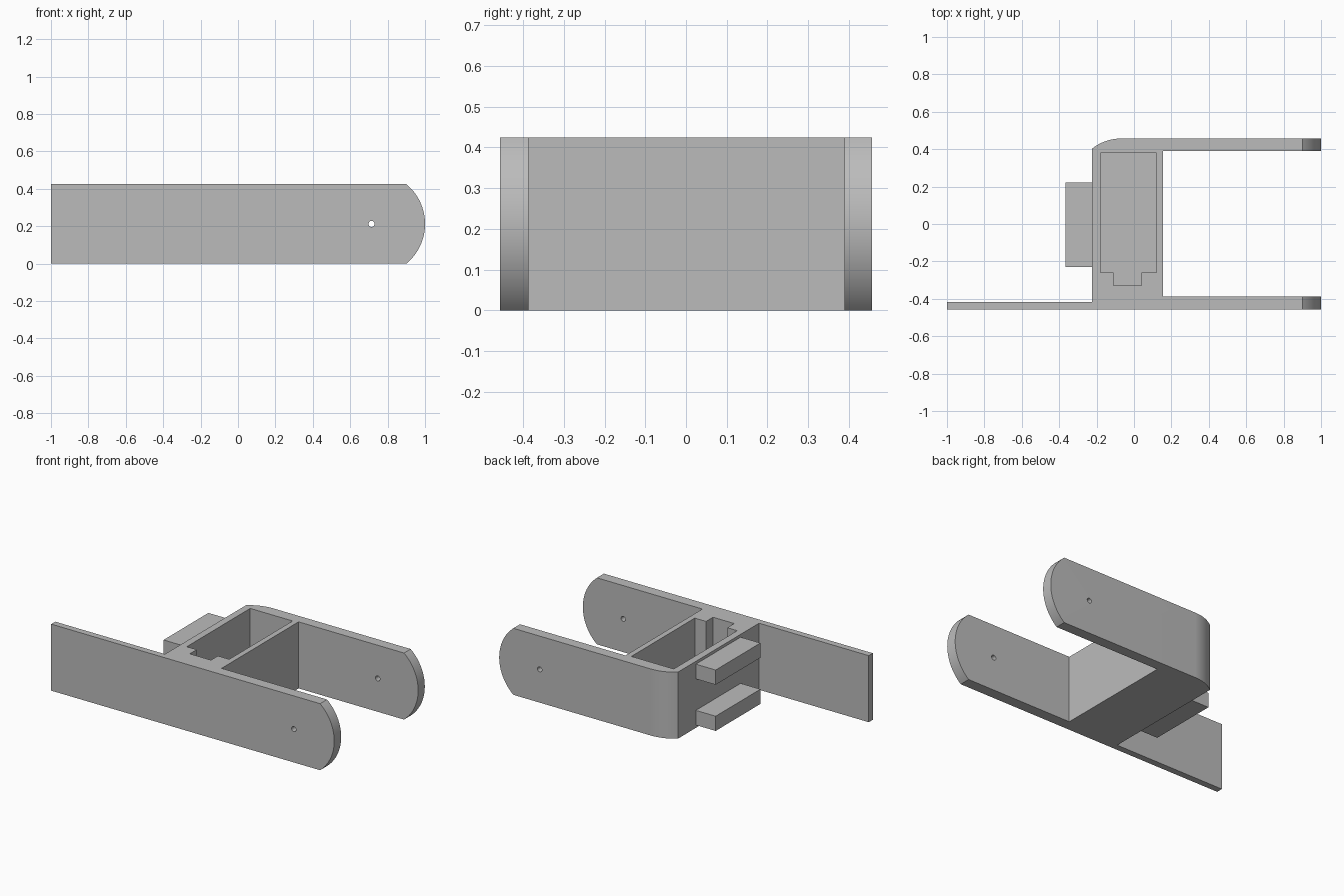
import bpy, bmesh, math
from mathutils import Vector

if "Cube" in bpy.data.objects:
    bpy.data.objects.remove(bpy.data.objects["Cube"], do_unlink=True)

H = 0.425      # overall height
Y = 0.457      # half depth

grey = bpy.data.materials.new("plain_grey")
grey.use_nodes = True
grey.diffuse_color = (0.5, 0.5, 0.5, 1)
grey.node_tree.nodes["Principled BSDF"].inputs["Base Color"].default_value = (0.5, 0.5, 0.5, 1)


def arc(cx, cy, r, a0, a1, n):
    """Points on a circular arc, angles in degrees."""
    angles = [math.radians(a0 + (a1 - a0) * i / n) for i in range(n + 1)]
    return [(cx + r * math.cos(a), cy + r * math.sin(a)) for a in angles]


def prism(name, points, lo, hi, axis="z"):
    """Extrude a 2D profile along z (profile in xy) or along y (profile in xz)."""
    bm = bmesh.new()
    place = (lambda p: (p[0], p[1], lo)) if axis == "z" else (lambda p: (p[0], lo, p[1]))
    face = bm.faces.new([bm.verts.new(place(p)) for p in points])
    grown = bmesh.ops.extrude_face_region(bm, geom=[face])["geom"]
    move = Vector((0, 0, hi - lo)) if axis == "z" else Vector((0, hi - lo, 0))
    bmesh.ops.translate(bm, vec=move, verts=[g for g in grown if isinstance(g, bmesh.types.BMVert)])
    bmesh.ops.recalc_face_normals(bm, faces=bm.faces)
    mesh = bpy.data.meshes.new(name)
    bm.to_mesh(mesh)
    bm.free()
    mesh.materials.append(grey)
    obj = bpy.data.objects.new(name, mesh)
    bpy.context.collection.objects.link(obj)
    return obj


def rect(x0, x1, y0, y1):
    return [(x0, y0), (x1, y0), (x1, y1), (x0, y1)]


def cut(target, cutter, operation="DIFFERENCE"):
    """Apply a boolean and discard the cutter."""
    mod = target.modifiers.new("cut", "BOOLEAN")
    mod.operation, mod.object, mod.solver = operation, cutter, "EXACT"
    bpy.context.view_layer.objects.active = target
    bpy.ops.object.modifier_apply(modifier=mod.name)
    bpy.data.objects.remove(cutter, do_unlink=True)


# Bracket: tail plate, two arms and cross block with one rounded corner
plan = [(-1, -Y), (1, -Y), (1, -0.387), (0.155, -0.387), (0.155, 0.39), (1, 0.39), (1, Y)]
plan += arc(-0.07, Y - 0.246, 0.246, 90, 129, 12)
plan += [(-0.225, -0.416), (-1, -0.416)]
bracket = prism("bracket", plan, 0, H)

# Rounded arm ends
radius = 0.276
half = math.degrees(math.asin(H / 2 / radius))
side = [(-1.1, -0.1), (0.9, -0.1)] + arc(1 - radius, H / 2, radius, -half, half, 32)
side += [(0.9, H + 0.1), (-1.1, H + 0.1)]
cut(bracket, prism("end_shape", side, -0.6, 0.6, "y"), "INTERSECT")

# Open pocket with a notch at its front
pocket = [(-0.18, 0.38), (-0.18, -0.26), (-0.11, -0.26), (-0.11, -0.33),
          (0.04, -0.33), (0.04, -0.26), (0.12, -0.26), (0.12, 0.38)]
cut(bracket, prism("pocket_shape", pocket, 0.04, H + 0.1))

# Pivot holes through both arms
cut(bracket, prism("hole_shape", arc(0.714, H / 2, 0.016, 0, 345, 23), -0.6, 0.6, "y"))

bpy.ops.object.select_all(action="DESELECT")
bracket.select_set(True)
bpy.context.view_layer.objects.active = bracket
bpy.ops.object.shade_smooth_by_angle(angle=math.radians(25))

# Two rails on the outer wall of the cross block
for name, z in (("lower_rail", 0.018), ("upper_rail", 0.313)):
    prism(name, rect(-0.365, -0.225, -0.23, 0.222), z, z + 0.094)
